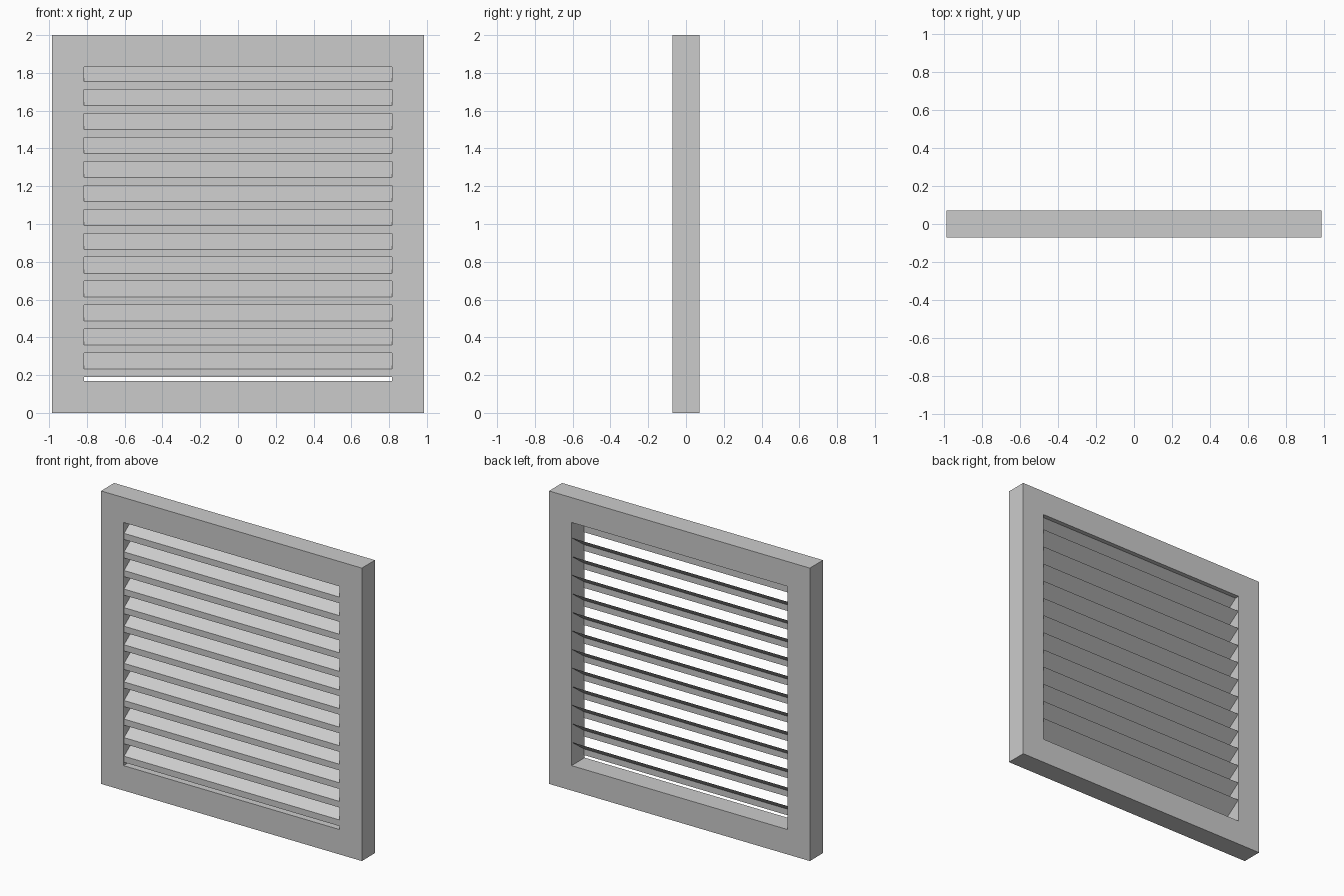
import bpy, bmesh

if "Cube" in bpy.data.objects:
    bpy.data.objects.remove(bpy.data.objects["Cube"])

HALF_W, HEIGHT, HALF_D = 0.985, 2.0, 0.071
OPEN_X, OPEN_Z0, OPEN_Z1 = 0.815, 0.17, 1.83


def make_object(name, bm):
    mesh = bpy.data.meshes.new(name)
    bm.to_mesh(mesh)
    bm.free()
    obj = bpy.data.objects.new(name, mesh)
    bpy.context.collection.objects.link(obj)
    return obj


def rectangle(bm, half_x, z0, z1, y):
    corners = [(-half_x, z0), (half_x, z0), (half_x, z1), (-half_x, z1)]
    return [bm.verts.new((x, y, z)) for x, z in corners]


# Outer frame: four rectangular loops joined into a closed ring
bm = bmesh.new()
loops = [
    rectangle(bm, HALF_W, 0, HEIGHT, -HALF_D),
    rectangle(bm, HALF_W, 0, HEIGHT, HALF_D),
    rectangle(bm, OPEN_X, OPEN_Z0, OPEN_Z1, HALF_D),
    rectangle(bm, OPEN_X, OPEN_Z0, OPEN_Z1, -HALF_D),
]
for k in range(4):
    a, b = loops[k], loops[(k + 1) % 4]
    for i in range(4):
        j = (i + 1) % 4
        bm.faces.new((a[i], a[j], b[j], b[i]))
bmesh.ops.recalc_face_normals(bm, faces=bm.faces)
make_object("frame", bm)


# Louvre slats: thin bent sheets with a vertical front lip and a rising blade
COUNT, FIRST_Z, PITCH = 13, 0.19, 0.1268
profile = [(-0.065, 0.0), (-0.065, 0.042), (0.067, 0.138)]
for n in range(COUNT):
    z = FIRST_Z + n * PITCH
    bm = bmesh.new()
    left = [bm.verts.new((-OPEN_X, y, z + dz)) for y, dz in profile]
    right = [bm.verts.new((OPEN_X, y, z + dz)) for y, dz in profile]
    for i in range(len(profile) - 1):
        bm.faces.new((left[i], right[i], right[i + 1], left[i + 1]))
    make_object(f"slat_{n + 1}", bm)
